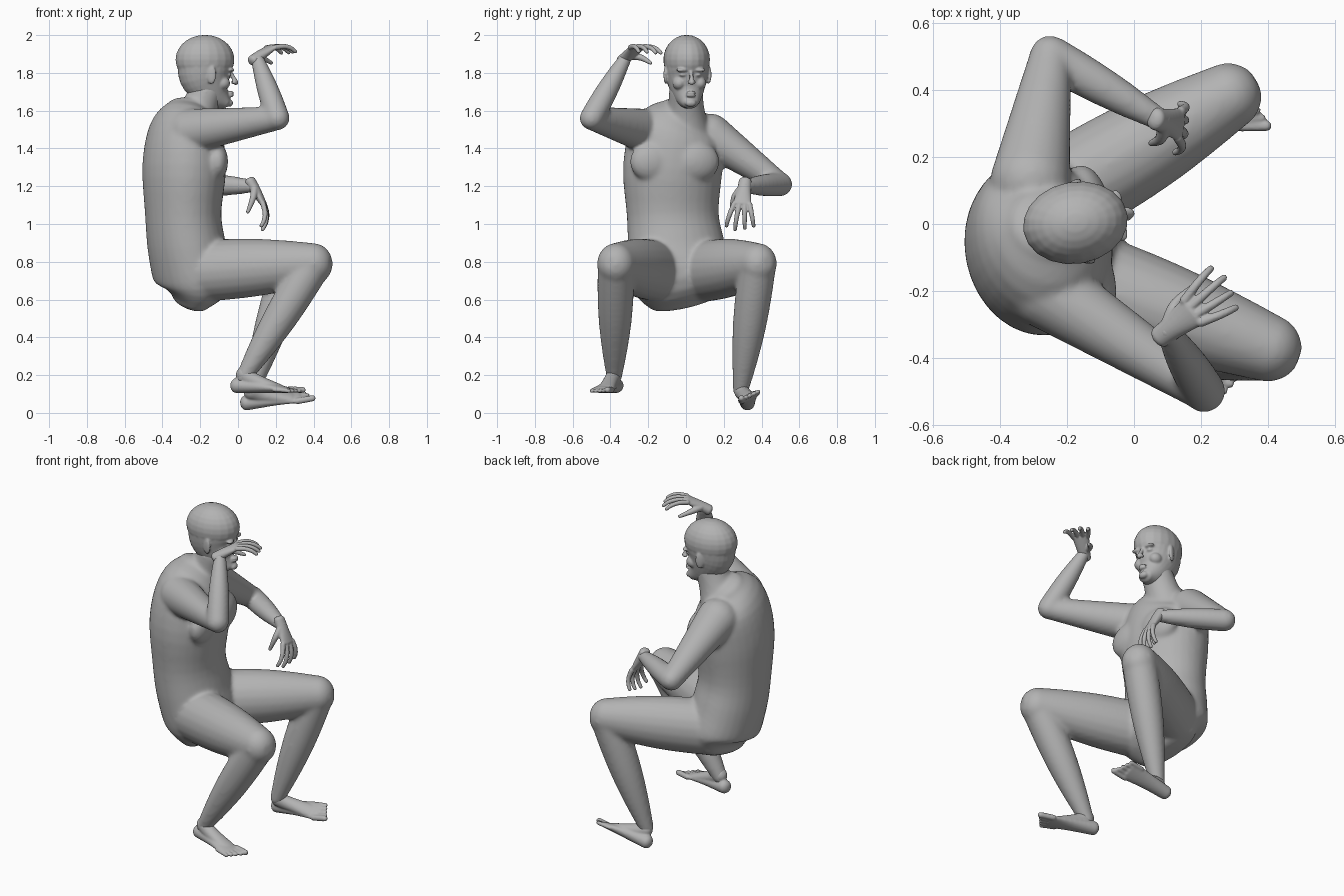
import bpy, bmesh, math
from mathutils import Vector, Matrix

if "Cube" in bpy.data.objects:
    bpy.data.objects.remove(bpy.data.objects["Cube"])

skin = bpy.data.materials.new("grey_skin")
skin.use_nodes = True
grey = (.45, .45, .45, 1)
skin.diffuse_color = grey
skin.node_tree.nodes["Principled BSDF"].inputs["Base Color"].default_value = grey

SIDEWAYS = Vector((0, 1, 0))


def spline(points, steps=4):
    """Catmull-Rom curve through tuples of any length."""
    curve = []
    last = len(points) - 1
    for i in range(last):
        before, start = points[max(i - 1, 0)], points[i]
        end, after = points[i + 1], points[min(i + 2, last)]
        for step in range(steps):
            t = step / steps
            curve.append([b + t * (c - a + t * (2 * a - 5 * b + 4 * c - d
                          + t * (3 * b - a - 3 * c + d))) / 2
                          for a, b, c, d in zip(before, start, end, after)])
    return curve + [list(points[last])]


def loft(bm, points, side, segments=20, dome=1):
    """Closed tube through (x, y, z, half width along side, half depth)."""
    rings = spline(points)
    centers = [Vector(ring[:3]) for ring in rings]
    last = len(rings) - 1
    sections = []
    for i, ring in enumerate(rings):
        along = (centers[min(i + 1, last)] - centers[max(i - 1, 0)]).normalized()
        sections.append((centers[i], along, ring[3], ring[4]))

    def cap(section, sign):
        center, along, width, depth = section
        reach = along * min(width, depth) * dome * sign
        angles = [math.pi / 2 * k / 5 for k in range(1, 5)]
        return [(center + reach * math.sin(angle), along,
                 width * math.cos(angle), depth * math.cos(angle)) for angle in angles]

    sections = cap(sections[0], -1)[::-1] + sections + cap(sections[-1], 1)
    loops = []
    for center, along, width, depth in sections:
        across = (side - along * side.dot(along)).normalized()
        outward = along.cross(across)
        angles = [math.tau * k / segments for k in range(segments)]
        loops.append([bm.verts.new(center + across * width * math.cos(angle)
                                   + outward * depth * math.sin(angle)) for angle in angles])
    for lower, upper in zip(loops, loops[1:]):
        for k in range(segments):
            bm.faces.new((lower[k - 1], lower[k], upper[k], upper[k - 1]))
    bm.faces.new(loops[0][::-1])
    bm.faces.new(loops[-1])


def limb(bm, start, end, thick, thin, bulge, depth=1):
    """Tapering straight limb with a muscle swell in the middle."""
    start, end = Vector(start), Vector(end)
    points = []
    for k in range(5):
        t = k / 4
        radius = thick + (thin - thick) * t + bulge * math.sin(math.pi * t)
        points.append((*start.lerp(end, t), radius, radius * depth))
    loft(bm, points, SIDEWAYS)


def blob(bm, center, size, yaw=0):
    place = Matrix.Translation(center) @ Matrix.Rotation(yaw, 4, 'Z')
    bmesh.ops.create_uvsphere(bm, u_segments=20, v_segments=14, radius=1,
                              matrix=place @ Matrix.Diagonal((*size, 1)))


def finish(bm, name, voxel, smooth):
    """Fuse the overlapping volumes into one soft skin."""
    bmesh.ops.recalc_face_normals(bm, faces=bm.faces)
    mesh = bpy.data.meshes.new(name)
    bm.to_mesh(mesh)
    bm.free()
    mesh.materials.append(skin)
    part = bpy.data.objects.new(name, mesh)
    bpy.context.collection.objects.link(part)
    fuse = part.modifiers.new("fuse", 'REMESH')
    fuse.mode = 'VOXEL'
    fuse.voxel_size = voxel
    fuse.use_smooth_shade = True
    soften = part.modifiers.new("soften", 'SMOOTH')
    soften.factor = .5
    soften.iterations = smooth


# Torso, slightly twisted, with neck and chest
bm = bmesh.new()
loft(bm, [(-.25, 0, .6, .2, .1), (-.235, -.02, .7, .27, .2), (-.27, -.05, .87, .26, .205),
          (-.29, -.07, 1.05, .245, .2), (-.285, -.07, 1.3, .265, .22),
          (-.28, -.04, 1.5, .24, .19), (-.26, 0, 1.6, .12, .12)],
     Vector((-.2, 1, 0)), segments=32, dome=.4)
limb(bm, (-.25, 0, 1.5), (-.17, 0, 1.7), .13, .09, -.01)
for y, x in ((.05, -.14), (-.17, -.125)):
    blob(bm, (x, y, 1.33), (.07, .13, .11), yaw=.2)

# Arms: one raised and bent, one hanging bent
right_wrist, left_wrist = Vector((.1, -.32, 1.88)), Vector((.08, .31, 1.2))
for shoulder, elbow, wrist in (((-.26, -.2, 1.49), (.21, -.5, 1.56), right_wrist),
                               ((-.31, .13, 1.47), (-.25, .5, 1.21), left_wrist)):
    limb(bm, shoulder, elbow, thick=.115, thin=.06, bulge=0, depth=1.05)
    limb(bm, elbow, wrist, thick=.064, thin=.034, bulge=.008)

# Legs: both deeply bent
right_ankle, left_ankle = Vector((.03, -.38, .19)), Vector((.07, .29, .12))
for hip, knee, ankle in (((-.2, -.15, .75), (.4, -.37, .79), right_ankle),
                         ((-.2, .1, .75), (.28, .38, .79), left_ankle)):
    limb(bm, hip, knee, thick=.15, thin=.102, bulge=.015, depth=1.08)
    limb(bm, knee, ankle, thick=.098, thin=.042, bulge=.018)
finish(bm, "body", voxel=.01, smooth=15)

# Head: cranium, and face from (height, back, front, half width)
bm = bmesh.new()
blob(bm, (-.175, 0, 1.87), (.158, .123, .131))
face = [(1.64, -.1, -.03, .045), (1.69, -.22, -.03, .08), (1.78, -.31, -.03, .11),
        (1.86, -.32, -.03, .12)]
loft(bm, [((back + front) / 2, 0, z, width, (front - back) / 2) for z, back, front, width in face],
     SIDEWAYS, segments=28, dome=.5)

# Nose, chin and lips
limb(bm, (-.04, 0, 1.81), (-.01, 0, 1.75), thick=.01, thin=.015, bulge=-.002)
blob(bm, (-.045, 0, 1.64), (.02, .03, .02))
for z in (1.68, 1.695):
    blob(bm, (-.04, 0, z), (.02, .026, .009))

# Nostrils, brows, eyes, cheeks and ears
for s in (-1, 1):
    blob(bm, (-.02, s * .012, 1.75), (.014, .01, .01))
    blob(bm, (-.052, s * .04, 1.815), (.024, .04, .012), yaw=s * -.4)
    blob(bm, (-.058, s * .04, 1.79), (.02, .02, .01), yaw=s * -.4)
    blob(bm, (-.09, s * .055, 1.745), (.04, .035, .035))
    blob(bm, (-.16, s * .115, 1.79), (.026, .011, .05), yaw=s * .35)
pivot = Matrix.Translation((-.16, 0, 0))
turn = Matrix.Translation((0, .006, 0)) @ pivot @ Matrix.Rotation(.17, 4, 'Z') @ pivot.inverted()
bmesh.ops.transform(bm, matrix=turn, verts=bm.verts)
finish(bm, "head", voxel=.0055, smooth=5)


# Hands: palm, four bent fingers and a thumb
def hand(name, wrist, ahead, thumb_side, flip, curl):
    ahead, side = Vector(ahead).normalized(), Vector(thumb_side)
    side = (side - ahead * side.dot(ahead)).normalized()
    inward = ahead.cross(side) * flip
    bm = bmesh.new()

    def ring(forward, across, down, width, depth):
        center = wrist + ahead * forward + side * across + inward * down
        return (*center, width, depth)

    loft(bm, [ring(-.03, 0, 0, .034, .03), ring(.03, 0, 0, .038, .027),
              ring(.11, 0, 0, .05, .017)], side, dome=.7)
    for finger in range(4):
        spread = (1.5 - finger) * .027
        length = .14 - .012 * abs(finger - 1)
        heading = (ahead + side * spread * 8).normalized()
        point = wrist + ahead * .11 + side * spread
        path = [(*point, .015, .015)]
        for joint in range(3):
            bend = curl + .35 * joint
            step = heading * math.cos(bend) + inward * math.sin(bend)
            point = point + step * length * (.42 - .08 * joint)
            radius = .0135 - .0015 * joint
            path.append((*point, radius, radius))
        loft(bm, path, side, segments=10)
    loft(bm, [ring(.02, .02, 0, .02, .02), ring(.06, .05, .03, .017, .017),
              ring(.11, .06, .09, .01, .01)], side, segments=12)
    finish(bm, name, voxel=.0045, smooth=2)


hand("right_hand", right_wrist, (.7, .55, .5), (-.5, .76, 0), flip=-1, curl=.4)
hand("left_hand", left_wrist, (.5, -.12, -.85), (-.1, -1, .08), flip=1, curl=.25)


# Feet: sole, instep and toes
def foot(name, ankle, ahead, big_toe_side, drop):
    ahead, side = Vector(ahead).normalized(), Vector(big_toe_side)
    side = (side - ahead * side.dot(ahead)).normalized()
    up = ahead.cross(side)
    if up.z < 0:
        up = -up
    bm = bmesh.new()

    def ring(forward, across, height, width, depth):
        center = ankle + ahead * forward + side * across + up * (height - drop)
        return (*center, width, depth)

    loft(bm, [ring(-.04, 0, .04, .04, .04), ring(.1, 0, .032, .048, .032),
              ring(.24, 0, .016, .064, .016)], side, dome=.8)
    loft(bm, [ring(0, 0, .1, .04, .045), ring(.06, 0, .065, .04, .04),
              ring(.2, .01, .025, .045, .02)], side)
    for toe in range(5):
        across = (2 - toe) * .025
        radius = .012 if toe else .017
        tip = .31 - .012 * toe
        loft(bm, [ring(tip - .08, across, .018, radius, radius),
                  ring(tip, across, radius, radius, radius)], side, segments=10)
    finish(bm, name, voxel=.006, smooth=4)


foot("right_foot", right_ankle, (1, -.28, 0), (0, 1, 0), drop=.085)
foot("left_foot", left_ankle, (1, 0, .2), (0, -.85, -.5), drop=.11)
